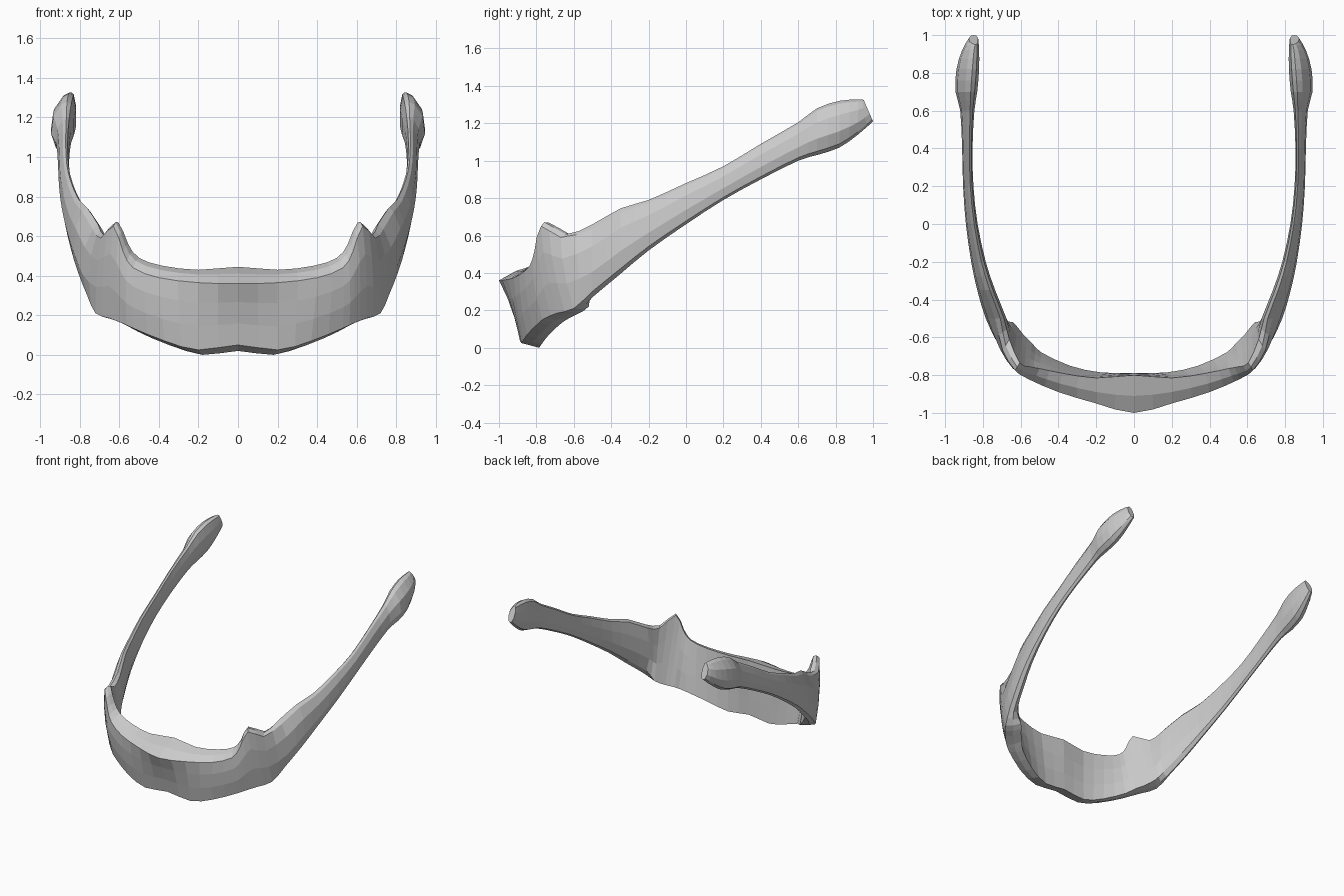
import bpy, bmesh
from mathutils import Vector

if "Cube" in bpy.data.objects:
    bpy.data.objects.remove(bpy.data.objects["Cube"])

# Front band stations: outer top ridge, inner top, inner bottom, outer bottom, outward bulge
FRONT = [
    ((0, -1, .36), (0, -.80, .445), (0, -.79, .02), (0, -.89, .05), -.012),
    ((.2, -.95, .365), (.2, -.815, .43), (.18, -.785, 0), (.2, -.88, .025), 0),
    ((.4, -.89, .39), (.38, -.79, .45), (.34, -.75, .05), (.37, -.85, .07), .01),
    ((.53, -.835, .44), (.5, -.765, .49), (.49, -.68, .12), (.53, -.785, .135), .012),
    ((.58, -.81, .52), (.555, -.755, .56), (.54, -.63, .155), (.585, -.75, .16), .015),
    ((.63, -.775, .65), (.605, -.735, .67), (.59, -.58, .18), (.65, -.69, .185), .015),
    ((.695, -.67, .59), (.66, -.61, .60), (.64, -.52, .22), (.72, -.60, .21), .015),
]
# Arm stations: y, inner x, outer x, top z, bottom z
ARM = [
    (-.5, .675, .785, .66, .27), (-.35, .735, .83, .745, .395),
    (-.2, .785, .862, .79, .52), (0, .828, .89, .88, .66),
    (.2, .85, .905, .97, .79), (.4, .855, .91, 1.09, .90),
    (.6, .845, .92, 1.205, 1.0), (.7, .83, .945, 1.28, 1.03),
    (.82, .82, .94, 1.32, 1.07), (.92, .82, .91, 1.327, 1.14),
    (1.0, .825, .875, 1.325, 1.21),
]
# Arm cross-section in unit width / height, same point order as the front ring
UNIT = [(.55, .94), (.3, 1), (.12, .94), (0, .66), (0, .32),
        (.2, .06), (.5, 0), (.8, .08), (1, .35), (.9, .7)]


def front_ring(r, t, j, o, bulge):
    r, t, j, o = map(Vector, (r, t, j, o))
    out = r - t
    out.z = 0
    out = out.normalized() * bulge
    return [r, r.lerp(t, .45) + Vector((0, 0, .012)), t, t.lerp(j, .33), t.lerp(j, .67),
            j, j.lerp(o, .5) - Vector((0, 0, .008 if bulge > 0 else 0)), o,
            o.lerp(r, .35) + out, o.lerp(r, .7) + out]


def arm_ring(y, xi, xo, zt, zb):
    slant = .05 if y == 1.0 else 0
    return [Vector((xi + u * (xo - xi), y - slant * v, zb + v * (zt - zb))) for u, v in UNIT]


def midpoint(a, b, c, d):
    return (9 * (b + c) - a - d) / 16


# Smoothly doubled list of rings
keys = [front_ring(*s) for s in FRONT] + [arm_ring(*s) for s in ARM]
rings = []
for i in range(len(keys) - 1):
    b, c = keys[i], keys[i + 1]
    a = keys[i - 1] if i else [Vector((-p.x, p.y, p.z)) for p in c]
    d = keys[min(i + 2, len(keys) - 1)]
    rings += [b, [midpoint(*q) for q in zip(a, b, c, d)]]
rings.append(keys[-1])

# Loft half of the curved band, capped at the arm tip
bm = bmesh.new()
loops = [[bm.verts.new(p) for p in ring] for ring in rings]
n = len(UNIT)
for a, b in zip(loops, loops[1:]):
    for k in range(n):
        m = (k + 1) % n
        bm.faces.new((a[k], a[m], b[m], b[k]))
bm.faces.new(loops[-1])
bmesh.ops.recalc_face_normals(bm, faces=bm.faces)
if sum(f.normal.y for f in bm.faces if len(f.verts) == n) < 0:
    bmesh.ops.reverse_faces(bm, faces=bm.faces)
mesh = bpy.data.meshes.new("curved_band")
bm.to_mesh(mesh)
bm.free()
band = bpy.data.objects.new("curved_band", mesh)
bpy.context.collection.objects.link(band)

# Mirror to the other side
mirror = band.modifiers.new("mirror", "MIRROR")
mirror.use_clip = True
mirror.merge_threshold = .001
